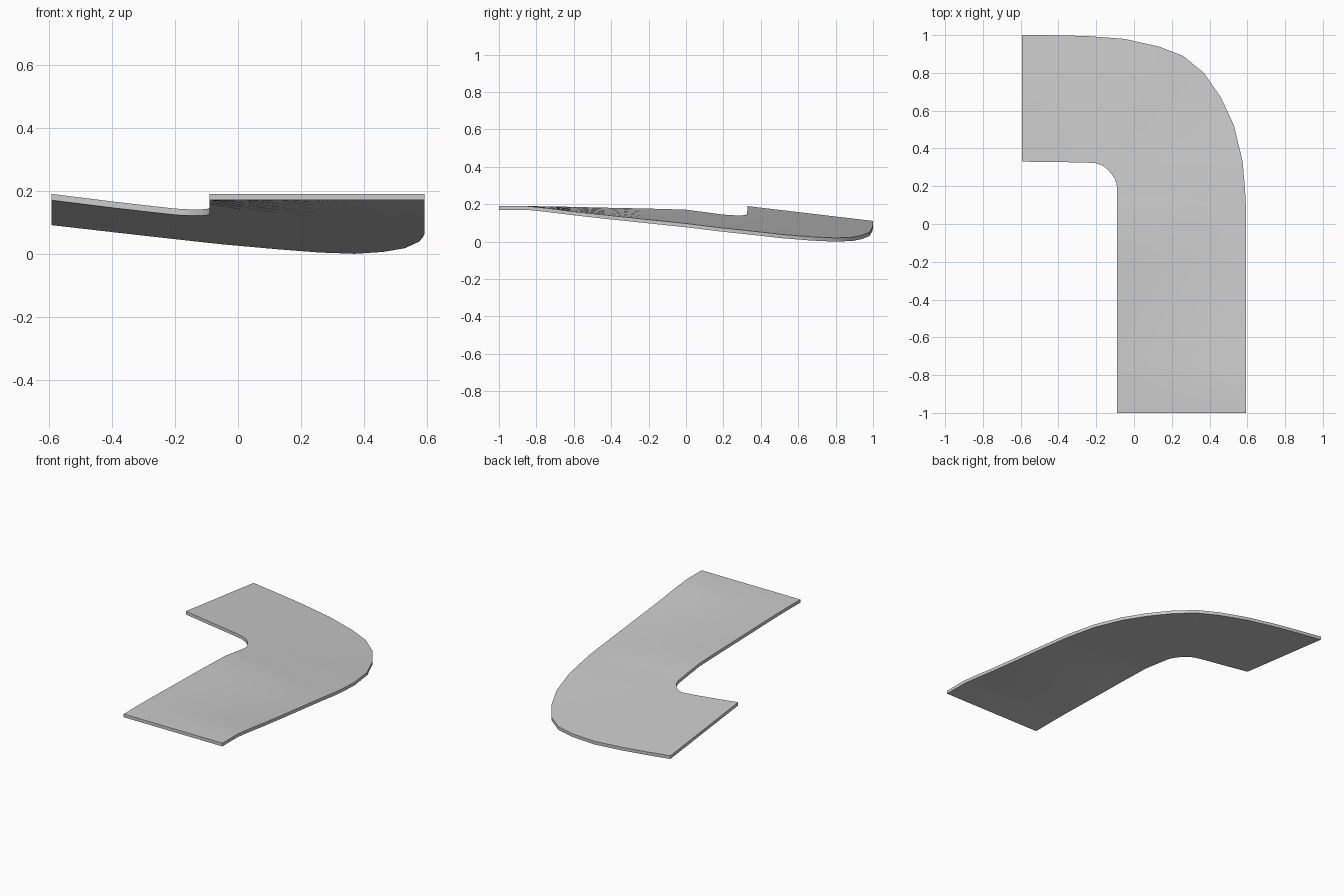
import bpy
import bmesh
from mathutils import Vector

cube = bpy.data.objects.get("Cube")
if cube:
    bpy.data.objects.remove(cube, do_unlink=True)

THICKNESS = 0.02
STRIPS = 6
INNER_X, OUTER_X = -0.09, 0.592

grey = bpy.data.materials.new("light grey")
grey.use_nodes = True
colour = (0.6, 0.6, 0.6, 1)
grey.diffuse_color = colour
grey.node_tree.nodes["Principled BSDF"].inputs["Base Color"].default_value = colour

# Straight approach: y, inner edge height, outer edge height
straight = [
    (-1, .19, .19), (-.85, .19, .19), (-.75, .189, .18), (-.6, .186, .161),
    (-.4, .181, .139), (-.2, .177, .118), (0, .171, .097), (.1, .158, .085),
]
# Banked bend and exit: inner edge point, outer edge point
bend = [
    ((-.09, .18, .147), (.588, .18, .075)),
    ((-.092, .21, .144), (.575, .33, .059)),
    ((-.1, .235, .142), (.53, .52, .038)),
    ((-.115, .26, .141), (.46, .67, .026)),
    ((-.133, .282, .141), (.37, .8, .02)),
    ((-.155, .302, .141), (.26, .89, .024)),
    ((-.18, .315, .142), (.13, .94, .034)),
    ((-.205, .322, .144), (-.05, .98, .05)),
    ((-.25, .325, .149), (-.25, .995, .072)),
    ((-.4, .328, .166), (-.4, .999, .089)),
    ((-.592, .33, .19), (-.592, 1, .111)),
]
stations = [((INNER_X, y, a), (OUTER_X, y, b)) for y, a, b in straight] + bend

# Loft the road surface between its two edges, then give it a vertical thickness
bm = bmesh.new()
rows = []
for inner, outer in stations:
    inner, outer = Vector(inner), Vector(outer)
    rows.append([bm.verts.new(inner.lerp(outer, i / STRIPS)) for i in range(STRIPS + 1)])
for near, far in zip(rows, rows[1:]):
    for i in range(STRIPS):
        bm.faces.new((near[i], near[i + 1], far[i + 1], far[i]))
top = list(bm.faces)
copy = bmesh.ops.extrude_face_region(bm, geom=top, use_keep_orig=True)
lower = [v for v in copy["geom"] if isinstance(v, bmesh.types.BMVert)]
bmesh.ops.translate(bm, verts=lower, vec=(0, 0, -THICKNESS))
bmesh.ops.recalc_face_normals(bm, faces=bm.faces)

mesh = bpy.data.meshes.new("banked_ramp")
bm.to_mesh(mesh)
bm.free()
mesh.materials.append(grey)
ramp = bpy.data.objects.new("banked_ramp", mesh)
bpy.context.collection.objects.link(ramp)

# Smooth road surface with crisp edges
bpy.ops.object.select_all(action="DESELECT")
ramp.select_set(True)
bpy.context.view_layer.objects.active = ramp
bpy.ops.object.shade_smooth_by_angle(angle=0.6)
